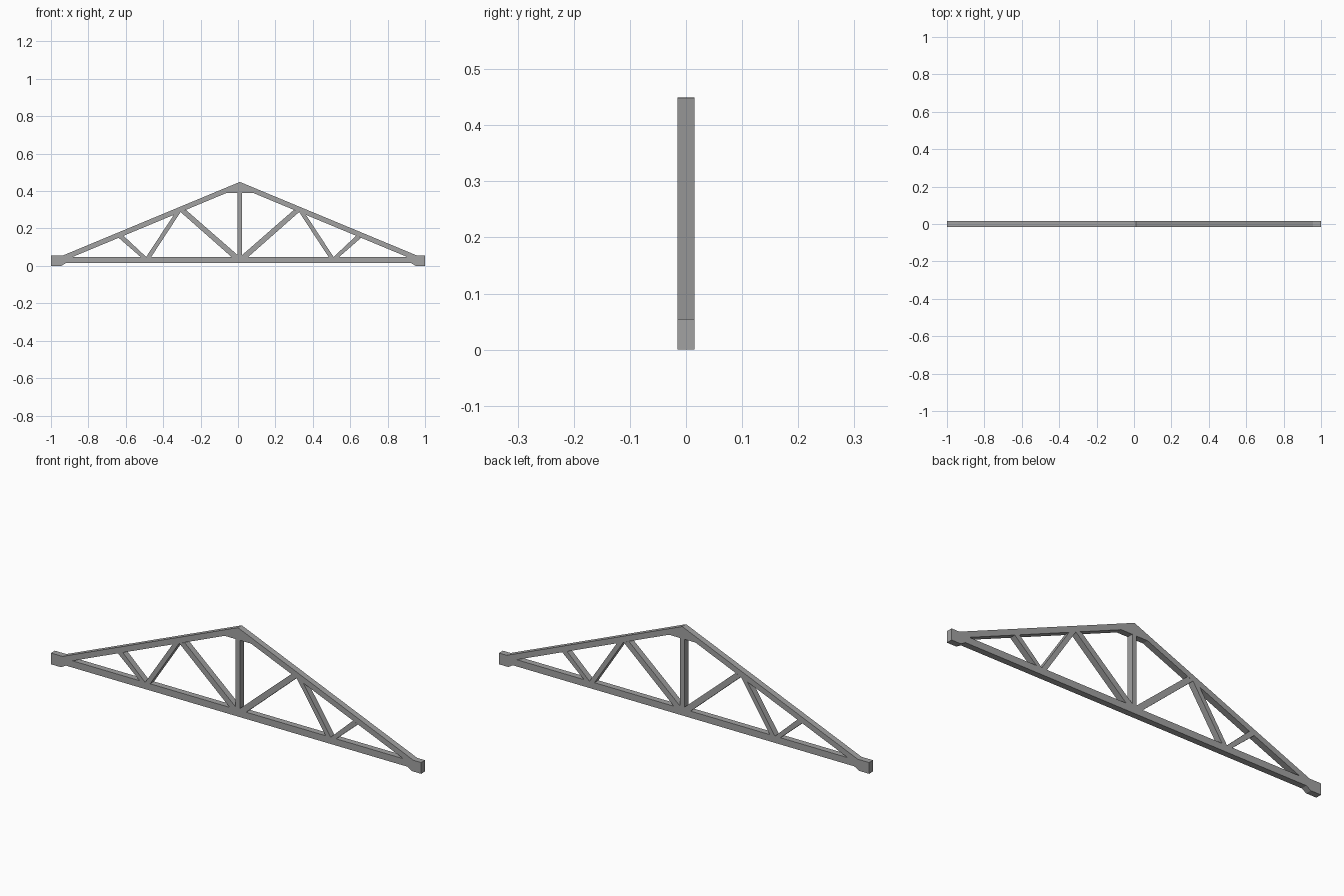
import bpy, bmesh

if "Cube" in bpy.data.objects:
    bpy.data.objects.remove(bpy.data.objects["Cube"])

CX = 0.01      # ridge line sits slightly right of centre
HALF = 0.015   # half thickness of the timber

wood = bpy.data.materials.new("grey")
wood.diffuse_color = (0.36, 0.36, 0.36, 1)
wood.use_nodes = True
wood.node_tree.nodes["Principled BSDF"].inputs["Base Color"].default_value = wood.diffuse_color


def plate(name, pts):
    """Extrude an x-z outline through the thickness of the truss."""
    bm = bmesh.new()
    face = bm.faces.new([bm.verts.new((x, -HALF, z)) for x, z in pts])
    ext = bmesh.ops.extrude_face_region(bm, geom=[face])
    verts = [v for v in ext["geom"] if isinstance(v, bmesh.types.BMVert)]
    bmesh.ops.translate(bm, vec=(0, 2 * HALF, 0), verts=verts)
    bmesh.ops.recalc_face_normals(bm, faces=bm.faces)
    mesh = bpy.data.meshes.new(name)
    bm.to_mesh(mesh)
    bm.free()
    mesh.materials.append(wood)
    bpy.context.collection.objects.link(bpy.data.objects.new(name, mesh))


# Bottom chord with the bearing blocks at both ends
plate("bottom_chord", [
    (-1, 0), (-0.945, 0), (-0.92, 0.015), (0.925, 0.015), (0.95, 0), (1, 0),
    (1, 0.055), (0.958, 0.055), (0.904, 0.048),
    (-0.884, 0.048), (-0.938, 0.055), (-1, 0.055)])

# Top chords, meeting at a ridge with a flat underside
plate("top_chords", [
    (CX, 0.449), (CX + 0.948, 0.055), (CX + 0.894, 0.048), (CX + 0.071, 0.39),
    (CX - 0.071, 0.39), (CX - 0.894, 0.048), (CX - 0.948, 0.055)])

# King post
plate("king_post", [(CX - 0.012, 0.048), (CX + 0.012, 0.048),
                    (CX + 0.012, 0.39), (CX - 0.012, 0.39)])

# Web members, offsets measured from the ridge line and mirrored
webs = {
    "outer_web": [(0.648, 0.150), (0.622, 0.161), (0.501, 0.048), (0.531, 0.048)],
    "middle_web": [(0.353, 0.273), (0.317, 0.288), (0.474, 0.048), (0.501, 0.048)],
    "inner_web": [(0.317, 0.288), (0.288, 0.299), (0.012, 0.058), (0.012, 0.048),
                  (0.045, 0.048)],
}
for side, s in (("left", -1), ("right", 1)):
    for name, pts in webs.items():
        plate(f"{side}_{name}", [(CX + s * u, z) for u, z in pts])
